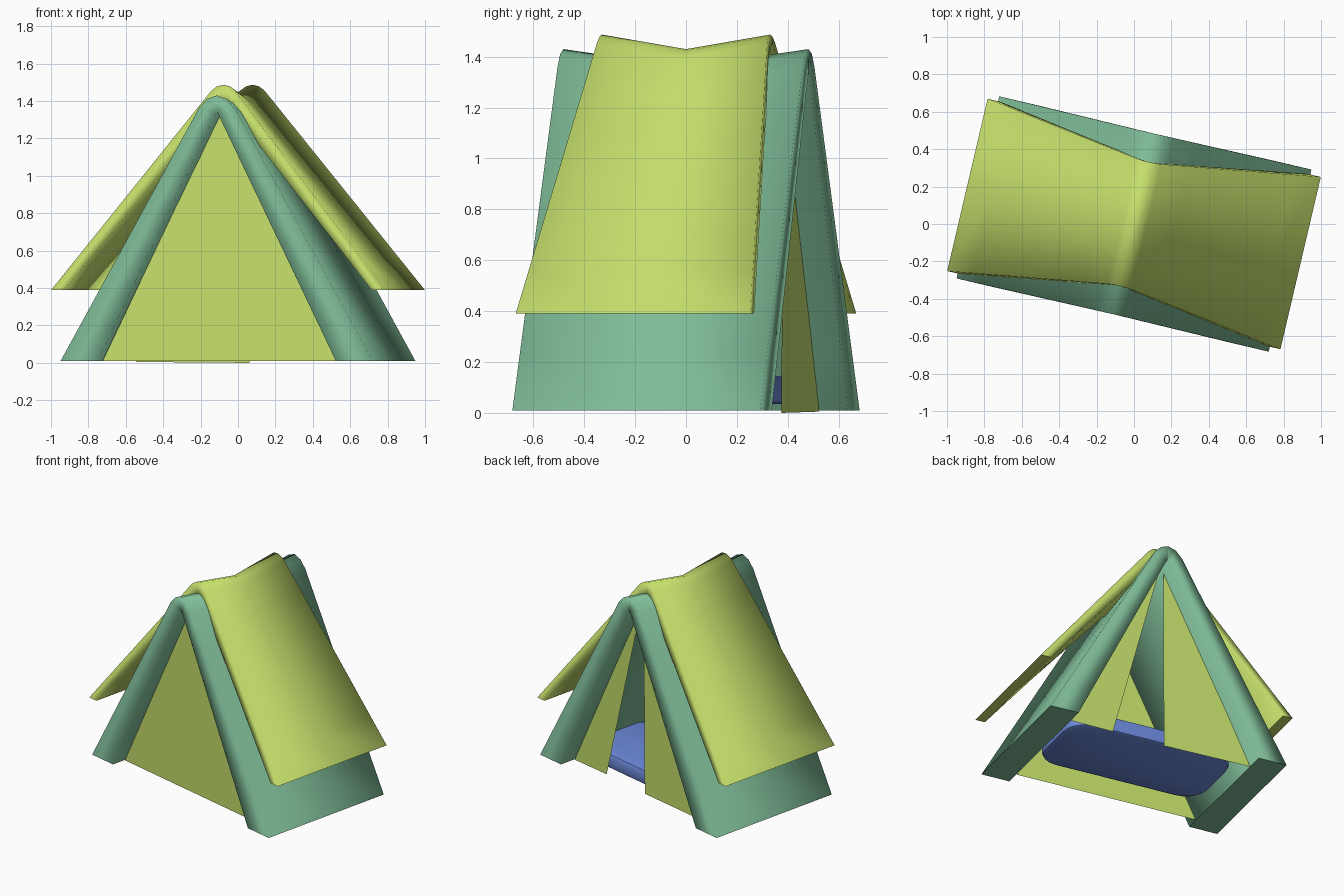
import bpy, bmesh, math
from mathutils import Matrix

if "Cube" in bpy.data.objects:
    bpy.data.objects.remove(bpy.data.objects["Cube"])

TURN = Matrix.Rotation(math.radians(-13.2), 4, 'Z')


def material(name, rgb):
    m = bpy.data.materials.new(name)
    m.diffuse_color = (*rgb, 1)
    m.use_nodes = True
    m.node_tree.nodes["Principled BSDF"].inputs["Base Color"].default_value = m.diffuse_color
    return m


GREEN = material("green_canvas", (0.21, 0.50, 0.31))
LIME = material("lime_canvas", (0.56, 0.74, 0.15))
BLUE = material("blue_fabric", (0.15, 0.25, 0.70))


def add(name, bm, mat, angle=None):
    bmesh.ops.transform(bm, matrix=TURN, verts=bm.verts)
    me = bpy.data.meshes.new(name)
    bm.to_mesh(me)
    bm.free()
    me.materials.append(mat)
    ob = bpy.data.objects.new(name, me)
    bpy.context.collection.objects.link(ob)
    if angle:
        me.shade_smooth()
        me.set_sharp_from_angle(angle=math.radians(angle))
    return ob


def arch(foot, z0, shoulder, z1, top, y0, y1, steps=6):
    """A-shaped section: straight sides, rounded peak; y runs from y0 at foot to y1 at peak."""
    half = [(foot + (shoulder - foot) * i / steps, z0 + (z1 - z0) * i / steps)
            for i in range(steps + 1)]
    half.append((shoulder * 0.55, z1 + (top - z1) * 0.72))
    pts = [(-x, z) for x, z in half] + [(0, top)] + half[::-1]
    return [(x, y0 + (y1 - y0) * (z - z0) / (top - z0), z) for x, z in pts]


def thick_sheet(name, rows, mat, angle=115):
    """Loft closed outer+inner sections front to back, cap the ends, keep the feet crisp."""
    bm = bmesh.new()
    vs = [[bm.verts.new(p) for p in row] for row in rows]
    n = len(rows[0])
    for a, b in zip(vs, vs[1:]):
        for i in range(n):
            j = (i + 1) % n
            bm.faces.new((a[i], a[j], b[j], b[i]))
    for r in (vs[0], vs[-1]):
        for i in range(n // 2 - 1):
            bm.faces.new((r[i], r[i + 1], r[n - 2 - i], r[n - 1 - i]))
    bmesh.ops.recalc_face_normals(bm, faces=bm.faces)
    foot = rows[0][0][2]
    ob_sharp = [all(abs(v.co.z - foot) < 1e-4 for v in e.verts) for e in bm.edges]
    ob = add(name, bm, mat, angle)
    for e, sharp in zip(ob.data.edges, ob_sharp):
        if sharp:
            e.use_edge_sharp = True


# Tent shell: padded roof with sagging ridge and thick leg-like ends
def shell(s, drop):
    y0, y1 = s * 0.50, s * 0.495
    outer = arch(0.857, 0.01, 0.10, 1.36 - drop, 1.43 - drop, y0, y1)
    inner = arch(0.655, 0.01, 0.012, 1.32 - drop, 1.34 - drop, y0, y1)
    return outer + inner[::-1]


thick_sheet("tent_shell", [shell(-1, 0), shell(0, 0.07), shell(1, 0)], GREEN)


# Rain cover: thick sheet laid over the ridge, flaring out at the eaves
def cover(s, drop):
    outer = arch(0.915, 0.39, 0.066, 1.455 - drop, 1.487 - drop, s * 0.473, s * 0.34)
    inner = arch(0.845, 0.39, 0.04, 1.36 - drop, 1.39 - drop, s * 0.473, s * 0.34)
    return outer + inner[::-1]


thick_sheet("rain_cover", [cover(-1, 0), cover(0, 0.057), cover(1, 0)], LIME)


# Closed front panel and two open back flaps
def panel(name, *pts):
    bm = bmesh.new()
    bm.faces.new([bm.verts.new(p) for p in pts])
    add(name, bm, LIME)


panel("front_panel", (-0.65, -0.40, 0.01), (0.65, -0.40, 0.01), (0, -0.40, 1.34))
panel("back_flap_tied", (0.65, 0.385, 0.01), (0.345, 0.38, 0.01), (0, 0.385, 1.34))
panel("back_flap_loose", (-0.025, 0.38, 0.0), (-0.65, 0.385, 0.005), (-0.02, 0.385, 1.33))

# Sleeping mat: rounded slab with softened rims
bm = bmesh.new()
bmesh.ops.create_cube(bm, size=1)
bmesh.ops.scale(bm, vec=(1.19, 0.58, 0.11), verts=bm.verts)
bmesh.ops.translate(bm, vec=(0.02, 0.06, 0.09), verts=bm.verts)
upright = [e for e in bm.edges if abs(e.verts[0].co.z - e.verts[1].co.z) > 0.05]
bmesh.ops.bevel(bm, geom=upright, offset=0.16, segments=5, profile=0.5, affect='EDGES')
rims = [e for e in bm.edges if abs(e.verts[0].co.z - e.verts[1].co.z) < 0.01]
bmesh.ops.bevel(bm, geom=rims, offset=0.025, segments=2, profile=0.5, affect='EDGES')
add("sleeping_mat", bm, BLUE, 40)
